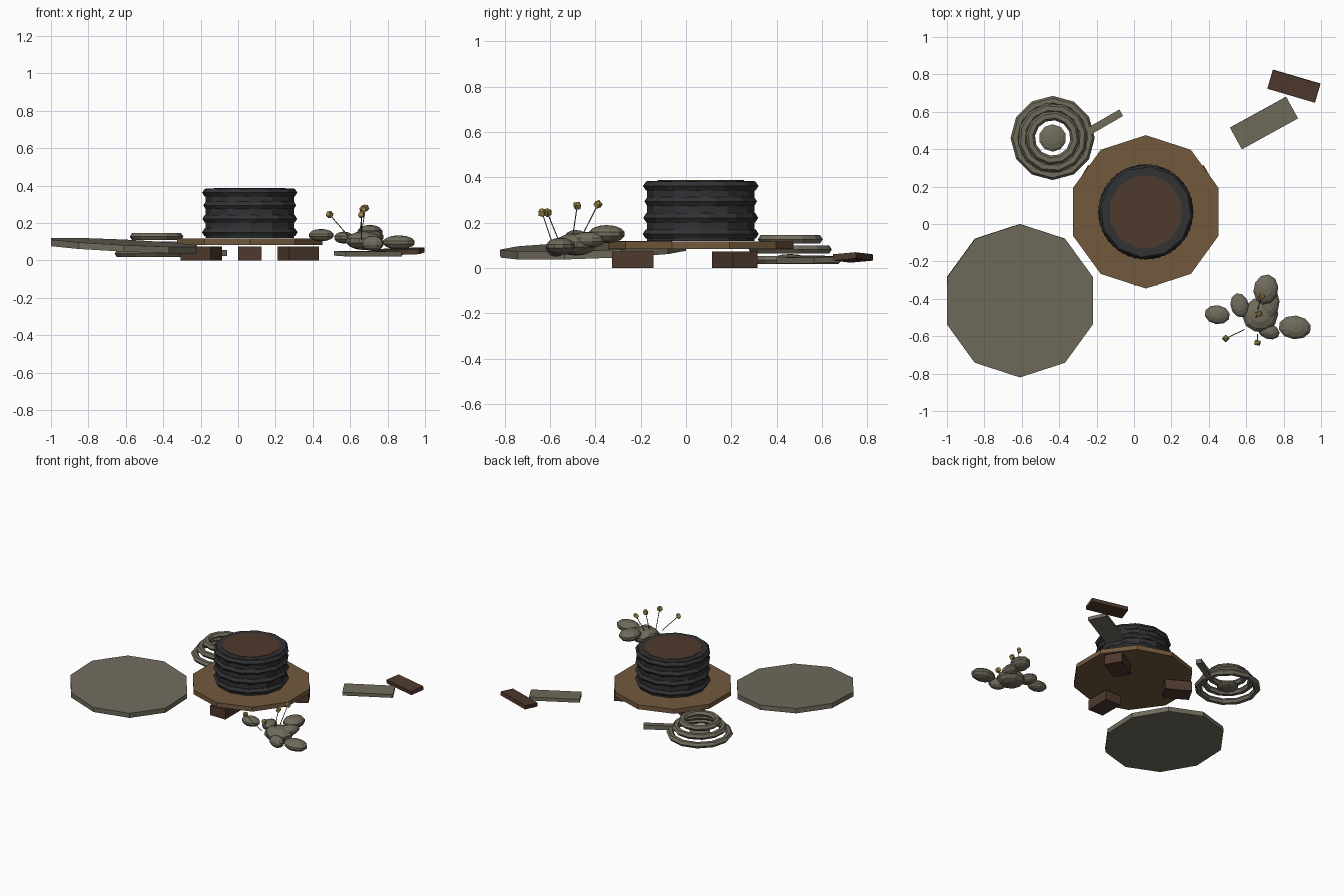
import bpy, bmesh, math
from mathutils import Vector, Matrix, Euler

cube = bpy.data.objects.get("Cube")
if cube:
    bpy.data.objects.remove(cube, do_unlink=True)


def material(name, r, g, b):
    m = bpy.data.materials.new(name)
    m.use_nodes = True
    m.diffuse_color = (r, g, b, 1)
    bsdf = next(n for n in m.node_tree.nodes if n.type == 'BSDF_PRINCIPLED')
    bsdf.inputs["Base Color"].default_value = (r, g, b, 1)
    bsdf.inputs["Roughness"].default_value = 0.9
    return m


STONE = material("olive grey", 0.162, 0.147, 0.107)
WOOD = material("light brown", 0.171, 0.102, 0.048)
DARK_WOOD = material("dark brown", 0.076, 0.041, 0.026)
BLACK = material("charcoal", 0.031, 0.032, 0.034)
GOLD = material("dull gold", 0.36, 0.25, 0.07)


def finish(name, bm, mat, loc=(0, 0, 0), rot=(0, 0, 0)):
    bmesh.ops.recalc_face_normals(bm, faces=bm.faces)
    me = bpy.data.meshes.new(name)
    bm.to_mesh(me)
    bm.free()
    me.materials.append(mat)
    ob = bpy.data.objects.new(name, me)
    ob.location = loc
    ob.rotation_euler = [math.radians(a) for a in rot]
    bpy.context.collection.objects.link(ob)
    return ob


def disc(name, mat, r, h, loc, sides, rot=(0, 0, 0)):
    bm = bmesh.new()
    bmesh.ops.create_cone(bm, cap_ends=True, segments=sides, radius1=r, radius2=r, depth=h)
    return finish(name, bm, mat, loc, rot)


def box(name, mat, size, loc, rot=(0, 0, 0)):
    bm = bmesh.new()
    bmesh.ops.create_cube(bm, size=1)
    bmesh.ops.scale(bm, vec=size, verts=bm.verts)
    return finish(name, bm, mat, loc, rot)


def ring(name, mat, r, minor_r, minor_z, loc, sides, turn=0, minor=6):
    bm = bmesh.new()
    loops = []
    for i in range(sides):
        a = math.tau * i / sides
        loop = []
        for j in range(minor):
            b = math.tau * j / minor
            d = r + minor_r * math.cos(b)
            loop.append(bm.verts.new((d * math.cos(a), d * math.sin(a), minor_z * math.sin(b))))
        loops.append(loop)
    for i in range(sides):
        p, q = loops[i], loops[(i + 1) % sides]
        for j in range(minor):
            k = (j + 1) % minor
            bm.faces.new((p[j], q[j], q[k], p[k]))
    return finish(name, bm, mat, loc, (0, 0, turn))


def blob(name, mat, radii, loc, rot=(0, 0, 0)):
    bm = bmesh.new()
    bmesh.ops.create_uvsphere(bm, u_segments=10, v_segments=7, radius=1)
    bmesh.ops.scale(bm, vec=radii, verts=bm.verts)
    return finish(name, bm, mat, loc, rot)


def stem(name, mat, a, b, r):
    a, b = Vector(a), Vector(b)
    bm = bmesh.new()
    bmesh.ops.create_cone(bm, cap_ends=True, segments=5, radius1=r, radius2=r, depth=(b - a).length)
    ob = finish(name, bm, mat, (a + b) / 2)
    ob.rotation_euler = (b - a).to_track_quat('Z', 'Y').to_euler()


# Low round table with three radial feet
CX, CY = 0.063, 0.065
disc("table_top", WOOD, 0.41, 0.033, (CX, CY, 0.1), 10)
for i, deg in enumerate((30, 150, 270)):
    a = math.radians(deg)
    box(f"table_foot_{i}", DARK_WOOD, (0.185, 0.125, 0.073),
        (CX + 0.3 * math.cos(a), CY + 0.3 * math.sin(a), 0.0365), (0, 0, deg))

# Ribbed drum with a wooden cap
disc("drum_core", BLACK, 0.237, 0.265, (CX, CY, 0.2525), 12)
for i, z in enumerate((0.15, 0.222, 0.294, 0.362)):
    ring(f"drum_rib_{i}", BLACK, 0.23, 0.026, 0.023, (CX, CY, z), 12, 8 * i)
disc("drum_cap", DARK_WOOD, 0.198, 0.008, (CX, CY, 0.384), 12, (0, 0, 15))

# Fallen round lid
disc("fallen_lid", STONE, 0.41, 0.035, (-0.61, -0.41, 0.079), 10, (2.1, 2.8, 0))

# Stacked coil with its loose end
COIL = (-0.435, 0.46)
for i, (r, z) in enumerate(((0.2, 0.036), (0.162, 0.082), (0.12, 0.127))):
    ring(f"coil_ring_{i}", STONE, r, 0.025, 0.021, (*COIL, z), 12, 11 * i)
blob("coil_centre", STONE, (0.075, 0.075, 0.022), (*COIL, 0.04))
box("coil_end", STONE, (0.2, 0.04, 0.032), (-0.155, 0.545, 0.04), (0, 0, 30))

# Loose planks
box("grey_plank", STONE, (0.343, 0.132, 0.025), (0.695, 0.54, 0.036), (2, 0, 28.8))
box("brown_plank", DARK_WOOD, (0.265, 0.105, 0.028), (0.855, 0.737, 0.047), (5, -2, -16.4))

# Pile of stones: radii, position, turn
stones = (
    ((0.1, 0.095, 0.05), (0.675, -0.485, 0.105), 20),
    ((0.068, 0.083, 0.04), (0.705, -0.35, 0.15), -10),
    ((0.07, 0.052, 0.033), (0.445, -0.485, 0.135), -8),
    ((0.09, 0.065, 0.038), (0.86, -0.553, 0.096), -5),
    ((0.05, 0.068, 0.032), (0.565, -0.435, 0.122), 15),
    ((0.062, 0.043, 0.04), (0.72, -0.573, 0.09), -20),
    ((0.05, 0.08, 0.035), (0.728, -0.43, 0.125), -10),
)
for i, (radii, loc, turn) in enumerate(stones):
    blob(f"stone_{i}", STONE, radii, loc, (0, 0, turn))

# Thin sprigs with golden buds: root, tip
sprigs = (
    ((0.59, -0.565, 0.13), (0.49, -0.612, 0.245)),
    ((0.66, -0.59, 0.11), (0.66, -0.635, 0.245)),
    ((0.65, -0.5, 0.14), (0.668, -0.48, 0.275)),
    ((0.66, -0.46, 0.14), (0.682, -0.388, 0.281)),
)
for i, (root, tip) in enumerate(sprigs):
    stem(f"sprig_stem_{i}", STONE, root, tip, 0.0025)
    bm = bmesh.new()
    bmesh.ops.create_uvsphere(bm, u_segments=4, v_segments=3, radius=0.021)
    finish(f"sprig_bud_{i}", bm, GOLD, tip, (15 * i, 20, 35 * i))
